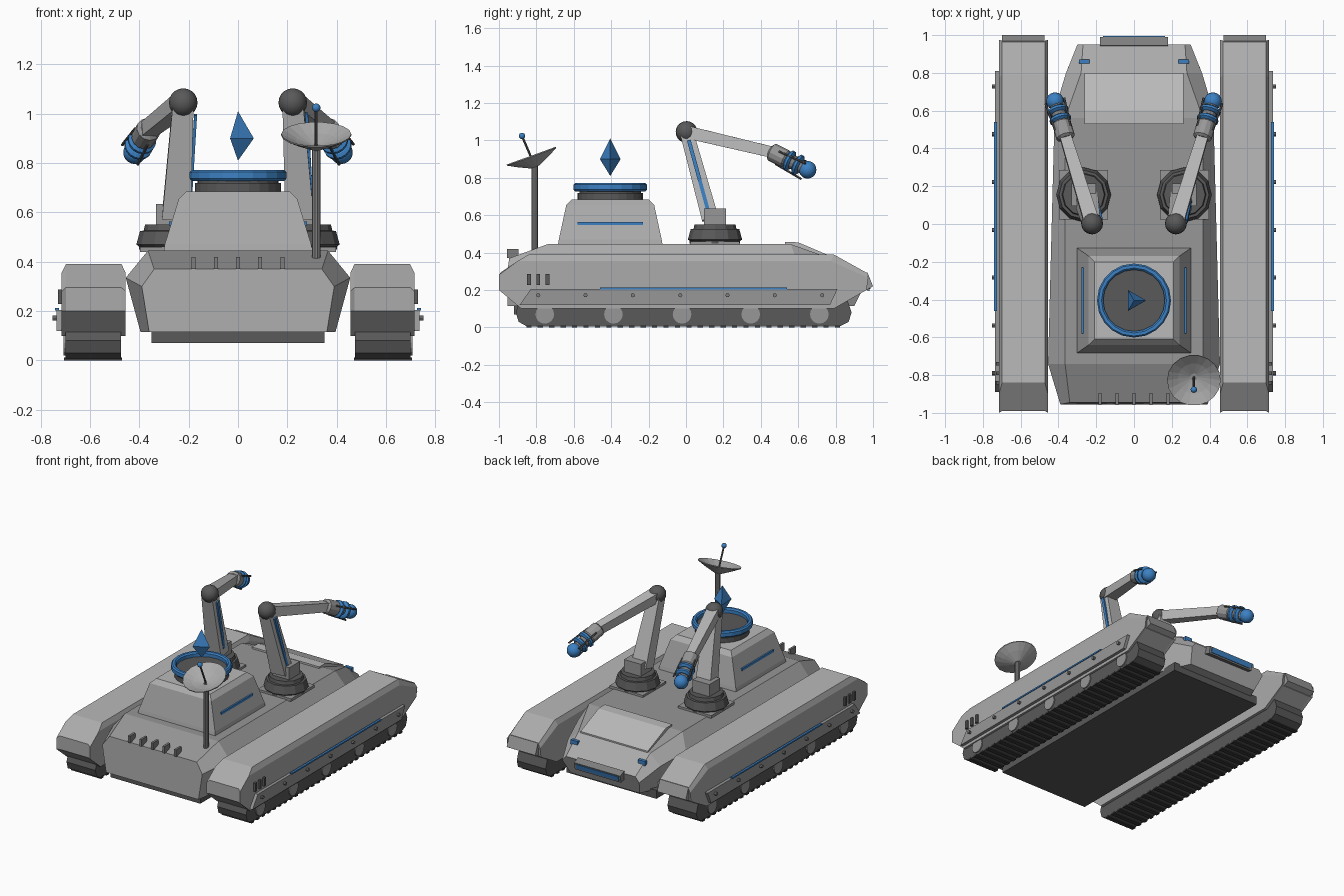
import bpy, bmesh, math
from mathutils import Vector, Matrix

if "Cube" in bpy.data.objects:
    bpy.data.objects.remove(bpy.data.objects["Cube"])


def paint(name, *c):
    m = bpy.data.materials.new(name)
    m.diffuse_color = (*(c if len(c) == 3 else c * 3), 1)
    m.use_nodes = True
    m.node_tree.nodes["Principled BSDF"].inputs["Base Color"].default_value = m.diffuse_color
    return m


blue = paint("blue_glow", .045, .22, .55)
light, mid, deck = paint("light_grey", .49), paint("mid_grey", .41), paint("deck_grey", .31)
steel, dark, black = paint("steel_grey", .21), paint("dark_grey", .10), paint("black_grey", .045)


def finish(name, bm, mat=mid):
    bmesh.ops.recalc_face_normals(bm, faces=bm.faces)
    me = bpy.data.meshes.new(name)
    bm.to_mesh(me)
    bm.free()
    ob = bpy.data.objects.new(name, me)
    bpy.context.collection.objects.link(ob)
    me.materials.append(mat)
    return ob


def paint_top(ob, mat):
    """Second colour on the upward faces."""
    ob.data.materials.append(mat)
    for p in ob.data.polygons:
        p.material_index = int(p.normal.z > .9)


def loft(name, rings, mat=mid):
    """Skin a list of equally long point rings and cap both ends."""
    bm = bmesh.new()
    vs = [[bm.verts.new(p) for p in r] for r in rings]
    n = len(vs[0])
    for a, b in zip(vs, vs[1:]):
        for i in range(n):
            bm.faces.new((a[i], a[(i + 1) % n], b[(i + 1) % n], b[i]))
    bm.faces.new(vs[0])
    bm.faces.new(vs[-1])
    return finish(name, bm, mat)


def prism(name, prof, x0, x1, mat=mid):
    return loft(name, [[(x, y, z) for y, z in prof] for x in (x0, x1)], mat)


def box(name, lo, hi, mat=mid):
    y0, z0, y1, z1 = lo[1], lo[2], hi[1], hi[2]
    return prism(name, [(y0, z0), (y1, z0), (y1, z1), (y0, z1)], lo[0], hi[0], mat)


def sbox(name, s, x0, x1, y0, y1, z0, z1, mat=mid):
    return box(name, (s * x0, y0, z0), (s * x1, y1, z1), mat)


def tube(name, a, b, stations, n=12, mat=mid):
    """Turned part along a-b; stations are (fraction, radius)."""
    a, b = Vector(a), Vector(b)
    q = (b - a).to_track_quat('Z', 'Y')
    rings = [[a.lerp(b, t) + q @ Vector((r * math.cos(k * math.tau / n), r * math.sin(k * math.tau / n), 0))
              for k in range(n)] for t, r in stations]
    return loft(name, rings, mat)


def rod(name, a, b, r, n=12, mat=mid):
    return tube(name, a, b, [(0, r), (1, r)], n, mat)


def ball(name, c, r, mat=mid):
    bm = bmesh.new()
    bmesh.ops.create_uvsphere(bm, u_segments=16, v_segments=10, radius=r, matrix=Matrix.Translation(c))
    finish(name, bm, mat).data.shade_smooth()


def beam(name, a, b, wa, wb, ha, hb, off=0, mat=light):
    """Tapered square beam, width along x, depth across it."""
    a, b = Vector(a), Vector(b)
    d = (b - a).normalized()
    u = (Vector((1, 0, 0)) - d * d.x).normalized()
    v = d.cross(u)
    return loft(name, [[p + u * (i * w + off) + v * j * h for i, j in ((-1, -1), (1, -1), (1, 1), (-1, 1))]
                       for p, w, h in ((a, wa, ha), (b, wb, hb))], mat)


# Hull: lofted six-sided sections from front to back
def section(yb, ym, yt, bot, mid, top):
    return [(-bot[0], yb, bot[1]), (bot[0], yb, bot[1]), (mid[0], ym, mid[1]),
            (top[0], yt, top[1]), (-top[0], yt, top[1]), (-mid[0], ym, mid[1])]


hull = loft("hull", [
    section(-.955, -.955, -.945, (.36, .115), (.39, .30), (.34, .37)),
    section(-.74, -.74, -.74, (.395, .115), (.455, .335), (.365, .445)),
    section(.55, .60, .56, (.395, .115), (.42, .335), (.365, .445)),
    section(.72, .80, .80, (.35, .115), (.36, .29), (.28, .36)),
    section(.90, .95, .95, (.27, .115), (.30, .215), (.27, .25))])
paint_top(hull, deck)
box("belly_plate", (-.35, -.92, .07), (.35, .83, .13), dark)
prism("sloped_hatch", [(.53, .43), (.53, .457), (.60, .455), (.80, .37), (.80, .34)], -.262, .262, light)
prism("rear_light_housing", [(.93, .21), (.98, .195), (.99, .245), (.945, .265)], -.18, .18, steel)
prism("rear_light_bar", [(.97, .205), (.986, .205), (.994, .238), (.97, .238)], -.165, .165, blue)
for i in range(5):
    x = (i - 2) * .09
    box("front_fin", (x - .008, -.958, .37), (x + .008, -.895, .42), steel)

# Tracks and fenders on both sides
fender = [(-.88, .10), (-1, .20), (-1, .28), (-.90, .355), (.775, .355), (.975, .265), (.965, .20), (.79, .10)]
fender_top = [(-.88, .10), (-.99, .20), (-.99, .295), (-.84, .39), (.79, .39), (.97, .29), (.96, .20), (.79, .10)]
track = [(-.85, .005), (-.895, .03), (-.91, .08), (-.89, .14), (.865, .14), (.885, .08), (.87, .03), (.82, .005)]
skirt = [(-.89, .12), (-.83, .205), (.81, .205), (.77, .12)]
for s in (-1, 1):
    ob = loft("fender", [[(s * x, y, z) for y, z in p] for x, p in
                         ((.455, fender), (.472, fender_top), (.698, fender_top), (.715, fender))])
    paint_top(ob, light)
    prism("fender_end_plate", [(.945, .29), (.97, .295), (1, .22), (.965, .20)], s * .475, s * .698, deck)
    prism("track", track, s * .475, s * .70, dark)
    for i in range(28):
        y = -.84 + i * 1.65 / 27
        sbox("track_cleat", s, .47, .705, y - .014, y + .014, 0, .012, black)
    for i in range(5):
        y = -.755 + i * .367
        rod("road_wheel", (s * .6, y, .07), (s * .708, y, .07), .05, 16, deck)
    prism("side_skirt", skirt, s * .70, s * .736, deck)
    for i in range(7):
        y = -.79 + i * .253
        rod("skirt_bolt", (s * .73, y, .172), (s * .752, y, .172), .011, 8, steel)
    sbox("side_light_strip", s, .726, .741, -.46, .54, .203, .213, blue)
    for y in (-.84, -.79, -.74):
        sbox("side_vent", s, .71, .73, y - .01, y + .01, .228, .287, dark)
    sbox("rear_lamp", s, .235, .29, .85, .872, .30, .332, blue)

# Turret with chamfered top
cy = -.405


def rect(hx, hy, z):
    return [(-hx, cy - hy, z), (hx, cy - hy, z), (hx, cy + hy, z), (-hx, cy + hy, z)]


turret = loft("turret", [rect(.302, .28, .44), (rect(.297, .275, .47)), rect(.24, .235, .655), rect(.21, .205, .685)])
paint_top(turret, light)
for s in (-1, 1):
    sbox("turret_light_strip", s, .255, .279, cy - .175, cy + .175, .547, .563, blue)
tube("turret_disc", (0, cy, .68), (0, cy, .74), [(0, .175), (.65, .175), (.66, .165), (1, .165)], 24, dark)

# Blue ring and floating crystal
bm = bmesh.new()
n = 20
prof = [(.163, .737), (.163, .763), (.172, .772), (.188, .772), (.196, .763), (.196, .737), (.188, .728), (.172, .728)]
vs = [[bm.verts.new((r * math.cos(k * math.tau / n), cy + r * math.sin(k * math.tau / n), z)) for r, z in prof]
      for k in range(n)]
for k in range(n):
    for j in range(8):
        a, b = vs[k], vs[(k + 1) % n]
        bm.faces.new((a[j], a[(j + 1) % 8], b[(j + 1) % 8], b[j]))
finish("turret_ring", bm, blue)
bm = bmesh.new()
tri = [bm.verts.new((.064 * math.cos(k * math.tau / 3), cy + .064 * math.sin(k * math.tau / 3), .9)) for k in range(3)]
for z in (.81, 1.01):
    tip = bm.verts.new((0, cy, z))
    for k in range(3):
        bm.faces.new((tri[k], tri[(k + 1) % 3], tip))
finish("crystal", bm, blue)

# Two jointed arms
for s in (-1, 1):
    x, y = s * .267, .155
    box("arm_base_plate", (x - .13, y - .13, .44), (x + .13, y + .13, .46), deck)
    tube("arm_turntable", (x, y, .45), (x, y, .55),
         [(0, .135), (.12, .135), (.2, .145), (.75, .13), (.76, .115), (1, .11)], 12, dark)
    box("arm_shoulder", (x - .065, y - .06, .54), (x + .065, y + .06, .635), deck)
    base, elbow = (s * .25, .13, .58), (s * .222, .003, 1.045)
    wrist, tip = Vector((s * .362, .46, .937)), Vector((s * .418, .65, .843))
    beam("upper_arm", base, elbow, .058, .042, .045, .036)
    a, b = Vector(base), Vector(elbow)
    beam("arm_light_strip", a.lerp(b, .1), a.lerp(b, .9), .006, .006, .01, .01, .053, blue)
    ball("elbow_joint", elbow, .058, dark)
    beam("forearm", elbow, wrist, .04, .03, .034, .03)
    tube("wrist", wrist, tip, [(-.05, .035), (0, .05), (.38, .05), (.42, .042)], 12, deck)
    tube("emitter_core", wrist, tip, [(.38, .04), (.95, .034)], 12, steel)
    for t in (.42, .66):
        tube("emitter_ring", wrist, tip, [(t, .045), (t + .04, .058), (t + .1, .058), (t + .14, .045)], 16, blue)
    ball("emitter_tip", tip, .047, blue)
    q = (tip - wrist).to_track_quat('Z', 'Y')
    for k in range(3):
        o = q @ Vector((.057 * math.cos(k * 2.094 + .5), .057 * math.sin(k * 2.094 + .5), 0))
        rod("emitter_prong", wrist.lerp(tip, .2) + o * .85, wrist.lerp(tip, .95) + o * 1.05, .006, 6, dark)

# Antenna dish on its mast
rod("dish_mast", (.317, -.808, .38), (.317, -.808, .87), .018, 10, steel)
apex = Vector((.317, -.806, .858))
axis = Vector((0, -.34, .94)).normalized()
tube("antenna_dish", apex, apex + axis,
     [(0, .025), (.03, .09), (.058, .142), (.064, .142), (.036, .085), (.014, .02)], 18)
horn = Vector((.317, -.877, 1.024))
rod("dish_feed", apex, horn, .006, 8, dark)
ball("dish_feed_tip", horn, .017, blue)
